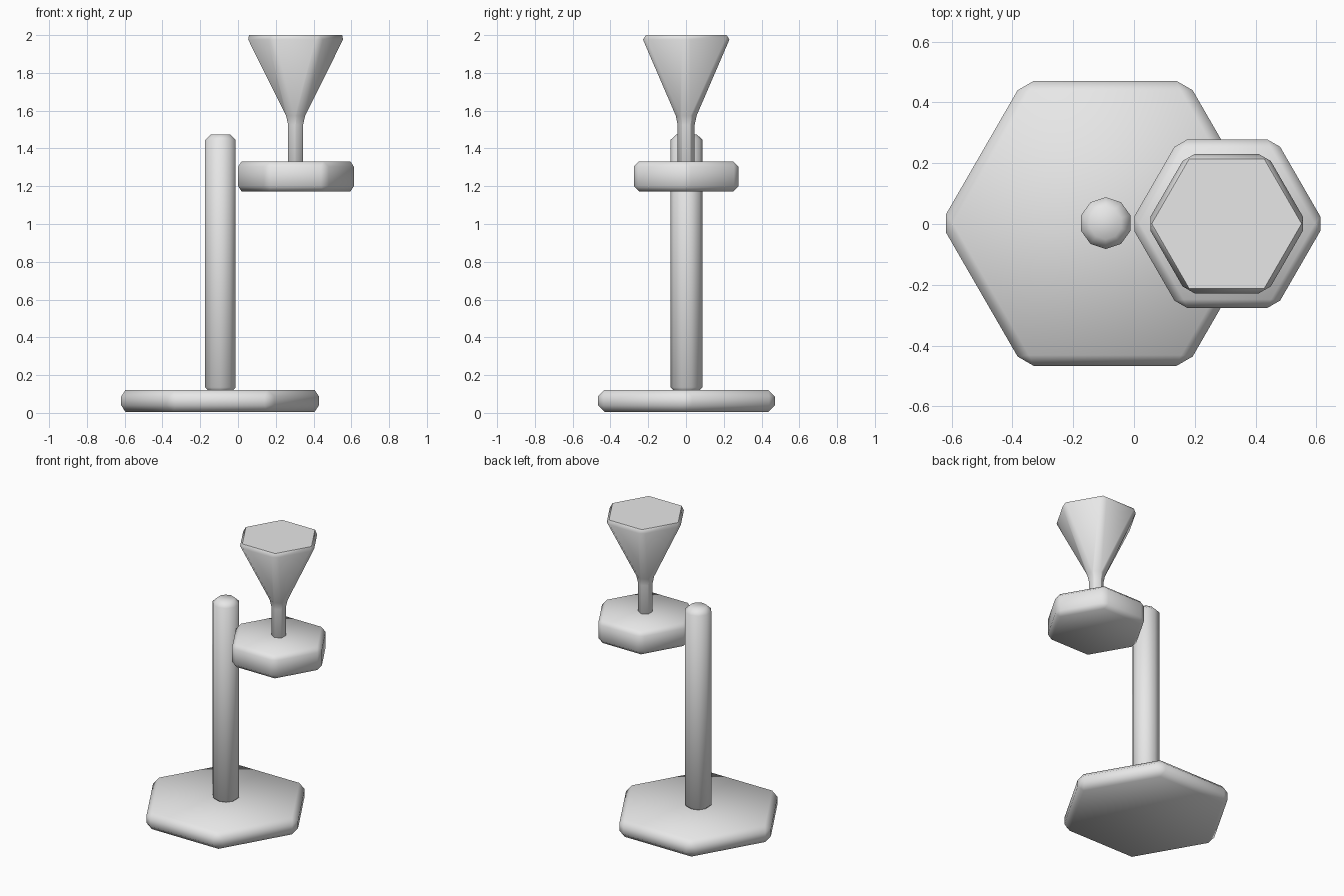
import bpy, bmesh, math

cube = bpy.data.objects.get("Cube")
if cube:
    bpy.data.objects.remove(cube, do_unlink=True)

grey = bpy.data.materials.new("plain grey")
grey.use_nodes = True
grey.diffuse_color = (0.8, 0.8, 0.8, 1)
grey.node_tree.nodes["Principled BSDF"].inputs["Base Color"].default_value = (0.8, 0.8, 0.8, 1)


def prism(name, sides, turn, centre, profile, bevel, limit):
    """Stack polygon rings from (radius, height) pairs, cap, bevel and smooth."""
    bm = bmesh.new()
    rings = []
    for radius, z in profile:
        angles = [turn + 2 * math.pi * i / sides for i in range(sides)]
        rings.append([bm.verts.new((radius * math.cos(a), radius * math.sin(a), z)) for a in angles])
    for low, high in zip(rings, rings[1:]):
        for i in range(sides):
            j = (i + 1) % sides
            bm.faces.new((low[i], low[j], high[j], high[i]))
    bm.faces.new(rings[0][::-1])
    bm.faces.new(rings[-1])
    mesh = bpy.data.meshes.new(name)
    bm.to_mesh(mesh)
    bm.free()
    mesh.materials.append(grey)
    obj = bpy.data.objects.new(name, mesh)
    obj.location = (centre[0], centre[1], 0)
    bpy.context.collection.objects.link(obj)

    mod = obj.modifiers.new("edge bevel", 'BEVEL')
    mod.width = bevel
    mod.segments = 1
    mod.limit_method = 'ANGLE'
    mod.angle_limit = math.radians(limit)
    bpy.ops.object.select_all(action='DESELECT')
    obj.select_set(True)
    bpy.context.view_layer.objects.active = obj
    bpy.ops.object.modifier_apply(modifier=mod.name)
    bpy.ops.object.shade_smooth_by_angle(angle=math.radians(50))
    return obj


# Hexagonal foot
prism("base", 6, 0, (-0.095, 0.002), [(0.541, 0.005), (0.541, 0.122)], 0.035, 20)

# Upright post, slightly sunk into the foot
prism("post", 10, math.pi / 2, (-0.093, 0.003), [(0.085, 0.105), (0.085, 1.475)], 0.03, 40)

# Floating hexagonal tray
prism("tray", 6, 0, (0.307, 0.001), [(0.32, 1.172), (0.32, 1.332)], 0.028, 20)

# Goblet: thin stem flaring into a flat-topped cone
prism("goblet", 6, 0, (0.305, 0.001),
      [(0.052, 1.25), (0.052, 1.55), (0.276, 2.0)], 0.0255, 15)
